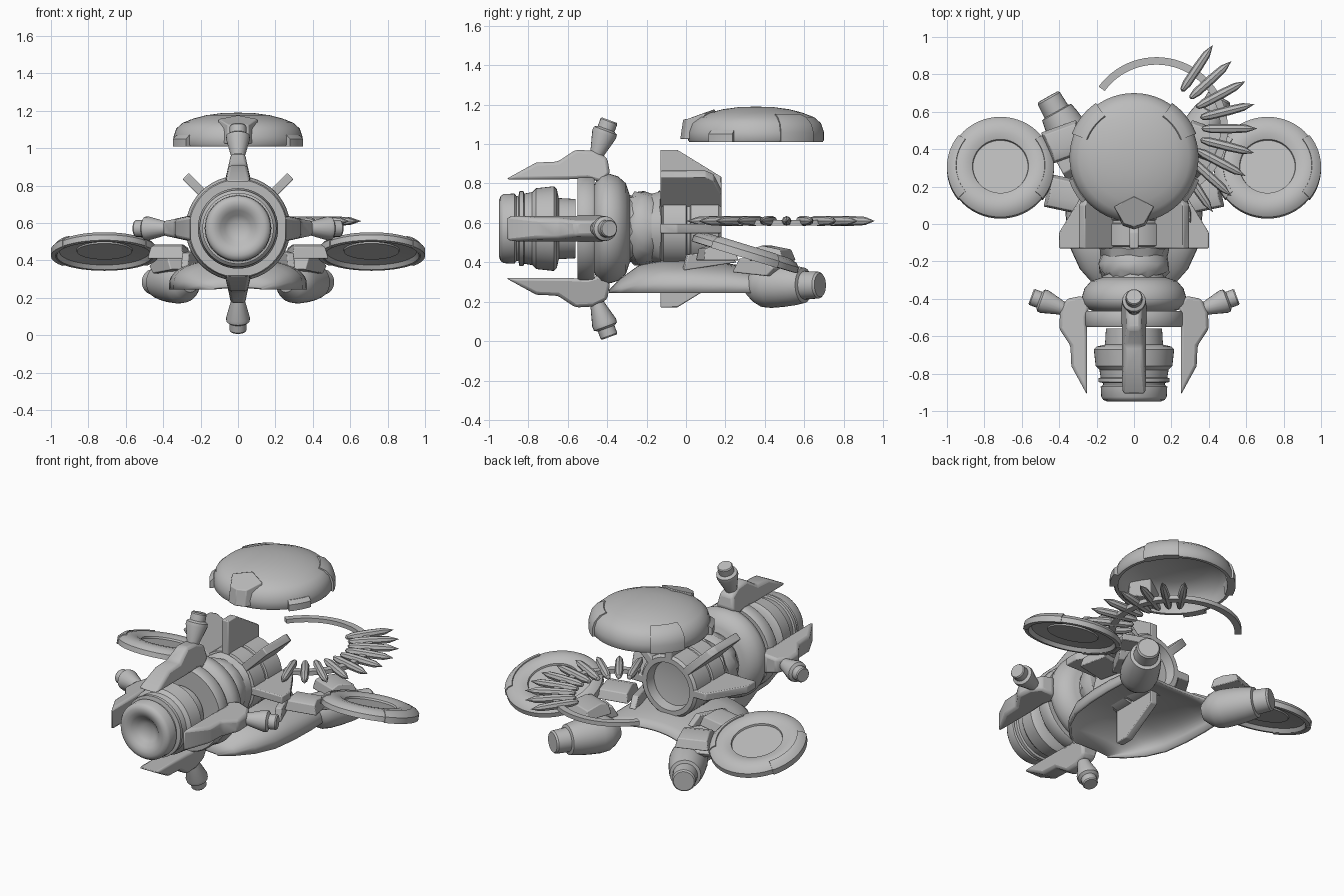
import bpy, bmesh
from math import sin, cos, pi, radians
from mathutils import Matrix, Vector

cube = bpy.data.objects.get("Cube")
if cube:
    bpy.data.objects.remove(cube)

grey = bpy.data.materials.new("plain grey")
grey.use_nodes = True
grey.diffuse_color = (0.5, 0.5, 0.5, 1)
grey.node_tree.nodes["Principled BSDF"].inputs["Base Color"].default_value = (0.5, 0.5, 0.5, 1)

AXIS = 0.571
T = Matrix.Translation


def rot(deg, axis):
    return Matrix.Rotation(radians(deg), 4, axis)


def finish(name, bm, mat, bevel=0, angle=35):
    bmesh.ops.remove_doubles(bm, verts=bm.verts, dist=0.0005)
    bmesh.ops.recalc_face_normals(bm, faces=bm.faces)
    mesh = bpy.data.meshes.new(name)
    bm.to_mesh(mesh)
    bm.free()
    ob = bpy.data.objects.new(name, mesh)
    bpy.context.collection.objects.link(ob)
    ob.matrix_world = mat
    mesh.materials.append(grey)
    if bevel:
        mod = ob.modifiers.new("bevel", "BEVEL")
        mod.width, mod.segments = bevel, 2
    bpy.ops.object.select_all(action="DESELECT")
    bpy.context.view_layer.objects.active = ob
    ob.select_set(True)
    bpy.ops.object.shade_smooth_by_angle(angle=radians(angle))
    return ob


def lathe(name, prof, mat, segs=40, a0=0, a1=360, closed=False):
    """Turn a (radius, height) profile about local z; partial turns are capped."""
    bm = bmesh.new()
    full = a1 - a0 == 360
    rings = []
    for i in range(segs if full else segs + 1):
        a = radians(a0 + (a1 - a0) * i / segs)
        rings.append([bm.verts.new((r * cos(a), r * sin(a), h)) for r, h in prof])
    n = len(prof)
    for i in range(segs):
        p, q = rings[i], rings[(i + 1) % len(rings)]
        for j in range(n if closed else n - 1):
            k = (j + 1) % n
            bm.faces.new((p[j], p[k], q[k], q[j]))
    if closed and not full:
        bm.faces.new(rings[0])
        bm.faces.new(rings[-1])
    return finish(name, bm, mat)


def prism(name, pts, half, mat, bevel=0.006):
    """Extrude a (y, z) outline along x; half gives the half width at each z."""
    bm = bmesh.new()
    a = [bm.verts.new((-half(z), y, z)) for y, z in pts]
    b = [bm.verts.new((half(z), y, z)) for y, z in pts]
    bm.faces.new(a)
    bm.faces.new(b)
    for i in range(len(pts)):
        j = (i + 1) % len(pts)
        bm.faces.new((a[i], a[j], b[j], b[i]))
    return finish(name, bm, mat, bevel)


def aim(start, end):
    """Matrix at start whose local z points to end."""
    d = Vector(end) - Vector(start)
    return T(start) @ d.to_track_quat("Z", "Y").to_matrix().to_4x4()


along_y = T((0, 0, AXIS)) @ rot(-90, "X")

# Engine barrel with a shallow dimpled nose and stepped rings
lathe("engine_barrel", [
    (0, -.888), (.04, -.892), (.07, -.908), (.095, -.932), (.12, -.945), (.145, -.948), (.165, -.94),
    (.175, -.925), (.178, -.87), (.165, -.86), (.165, -.85), (.19, -.845), (.19, -.825), (.178, -.82),
    (.185, -.78), (.205, -.76), (.215, -.67), (.2, -.655), (.155, -.645), (.15, -.56)], along_y, 48)
lathe("engine_band", [(.14, -.55), (.26, -.55), (.267, -.54), (.267, -.475), (.26, -.465), (.14, -.465)],
      along_y, 48, closed=True)
lathe("engine_bulge", [(.2, -.47), (.235, -.46), (.27, -.43), (.28, -.395), (.265, -.345), (.23, -.305),
                       (.2, -.295), (.17, -.285), (.165, -.26)], along_y, 48)

# Creased neck behind the bulge
neck = lathe("neck", [(.165, -.28), (.185, -.255), (.19, -.21), (.175, -.17), (.19, -.13), (.16, -.11)],
             along_y, 22)
for v in neck.data.vertices:
    v.co *= 1 + .035 * sin(v.index * 2.4)
    v.co.z = min(v.co.z, -.1)

# Rear drum with recessed back
lathe("rear_drum", [(0, -.12), (.17, -.125), (.195, -.115), (.195, 0), (.185, .005), (.185, .02),
                    (.195, .025), (.195, .165), (.18, .18), (.15, .18), (.14, .12), (0, .1)], along_y, 40)

# Four swept fins and two chamfered diagonal fins around the drum
swept = [(-.13, .16), (-.13, .4), (-.045, .4), (.18, .262), (.18, .16)]
diagonal = [(-.13, .16), (-.13, .395), (.1, .395), (.14, .37), (.18, .26), (.18, .16)]
for name, ang in (("top_fin", 0), ("left_fin", 90), ("bottom_fin", 180), ("right_fin", 270)):
    prism(name, swept, lambda z: .024, T((0, 0, AXIS)) @ rot(ang, "Y"))
for name, ang in (("left_diagonal_fin", 45), ("right_diagonal_fin", -45)):
    prism(name, diagonal, lambda z: .024, T((0, 0, AXIS)) @ rot(ang, "Y"))

# Four thruster arms with flared nozzles
arm = [(-.915, .25), (-.76, .335), (-.65, .34), (-.56, .4), (-.47, .395), (-.4, .36), (-.385, .28),
       (-.43, .235), (-.5, .255), (-.6, .25)]
for side, ang in (("top", 0), ("left", 90), ("bottom", 180), ("right", 270)):
    base = T((0, 0, AXIS)) @ rot(ang, "Y")
    prism(side + "_thruster_arm", arm, lambda z: .068 - .2 * max(0, z - .25), base, .016)
    lathe(side + "_thruster_nozzle", [(0, -.04), (.035, -.03), (.038, .02), (.064, .115), (.062, .135),
                                      (.045, .145), (.045, .185), (.04, .192), (0, .192)],
          base @ aim((0, -.455, .37), (0, -.385, .56)), 20)

# Hooded hull sheet, closed at the nose and open at the back
stations = [(-.39, .13, .262, 0), (-.33, .21, .32, 0), (-.24, .29, .385, 0), (-.12, .345, .41, 0),
            (.04, .365, .41, 0), (.2, .37, .4, .02), (.32, .365, .385, .05), (.42, .36, .36, .09)]
bm = bmesh.new()
rows = []
for y, w, top, scoop in stations:
    row = []
    for i in range(25):
        a = pi * i / 24
        c, s = cos(a), sin(a)
        row.append(bm.verts.new((w * c, y - scoop * (1 - c * c), .245 + (top - .245) * s ** .6)))
    rows.append(row)
for p, q in zip(rows, rows[1:]):
    for i in range(24):
        bm.faces.new((p[i], p[i + 1], q[i + 1], q[i]))
hull = finish("hull_hood", bm, Matrix(), angle=60)
hull.modifiers.new("thickness", "SOLIDIFY").thickness = .015

for side, s in (("left", 1), ("right", -1)):
    # Rear pod with its joint block
    pod = aim((s * .29, .38, .28), (s * .46, .68, .285))
    lathe(side + "_pod", [(0, -.08), (.05, -.07), (.085, -.03), (.107, .01), (.112, .06), (.108, .13),
                          (.1, .2), (.09, .25), (.072, .255), (.068, .335), (.06, .345), (0, .345)], pod, 28)
    prism(side + "_pod_joint", [(.26, .35), (.3, .42), (.42, .42), (.5, .37), (.46, .33)],
          lambda z: .05, T((s * .19, .03, 0)) @ rot(-s * 29, "Z"))
    # Tilted dish with raised rim and flat centre
    dish = T((s * .714, .305, .455)) @ rot(-17, "X")
    lathe(side + "_dish", [(0, .005), (.147, .005), (.15, .016), (.18, .03), (.22, .032), (.26, .02),
                           (.28, 0), (.28, -.03), (.255, -.032), (.24, -.01), (.15, 0), (.147, -.008), (0, -.008)],
          dish, 56)
    for part, a in (("outer", 0), ("inner", 180)):
        mid = a + (0 if s > 0 else 180)
        lathe(f"{side}_dish_{part}_guard", [(.235, .02), (.238, .034), (.262, .026), (.286, .002),
                                            (.286, -.034), (.262, -.034)],
              dish, 14, mid - 38, mid + 38, closed=True)
    # Angular brackets carrying the dish
    for part, y, turn in (("front", .15, 12), ("rear", .43, -20)):
        prism(f"{side}_{part}_bracket", [(-.08, .41), (-.07, .47), (-.02, .485), (.08, .465), (.1, .41)],
              lambda z: .1 - .5 * max(0, z - .44), T((s * .37, y, 0)) @ rot(s * turn, "Z"), .005)
    prism(side + "_hull_flap", [(-.12, .36), (-.1, .44), (.1, .46), (.16, .4)], lambda z: .02,
          T((s * .25, .1, 0)) @ rot(s * 18, "Z"))

# Floating hollow dome
dome = T((0, .355, 0))
lathe("dome_shell", [(0, 1.19), (.09, 1.187), (.17, 1.176), (.235, 1.159), (.295, 1.136), (.33, 1.105),
                     (.345, 1.06), (.345, 1.02), (.338, 1.01), (.32, 1.01), (.315, 1.06), (.28, 1.11),
                     (.2, 1.15), (0, 1.17)], dome, 56)
guard = [(.26, 1.14), (.272, 1.153), (.312, 1.136), (.344, 1.1), (.356, 1.06), (.356, 1.01), (.31, 1.01), (.3, 1.1)]
tab = [(.32, 1.01), (.368, 1.01), (.368, 1.05), (.345, 1.07), (.32, 1.07)]
for side, a, b in (("left", 38, -30), ("right", 142, 210)):
    lathe(f"dome_{side}_guard", guard, dome, 12, a - 17, a + 17, closed=True)
    lathe(f"dome_{side}_tab", tab, dome, 8, b - 11, b + 11, closed=True)

# Faceted brow block at the front of the dome
bm = bmesh.new()
outline = [(-.115, .09), (-.06, -.01), (0, -.03), (.06, -.01), (.115, .09), (0, .15)]
low = [bm.verts.new((x, y, 1.025)) for x, y in outline]
high = [bm.verts.new((x * .92, y * .9 + .012, 1.125 + .35 * max(0, y))) for x, y in outline]
bm.faces.new(low)
bm.faces.new(high)
for i in range(6):
    j = (i + 1) % 6
    bm.faces.new((low[i], low[j], high[j], high[i]))
finish("dome_brow", bm, Matrix(), .005)

# Floating arc with a fan of spikes
hub = Vector((.12, .51, .61))
lathe("fan_arc", [(.342, -.022), (.382, -.022), (.382, .004), (.342, .004)], T(hub), 44, -75, 144, closed=True)
for i in range(10):
    a = radians(56 - 14 * i)
    d = Vector((cos(a), sin(a), 0))
    lathe(f"fan_spike_{i + 1}", [(0, .24), (.014, .25), (.024, .29), (.025, .4), (.021, .48), (0, .54)],
          aim(hub, hub + d), 8)
